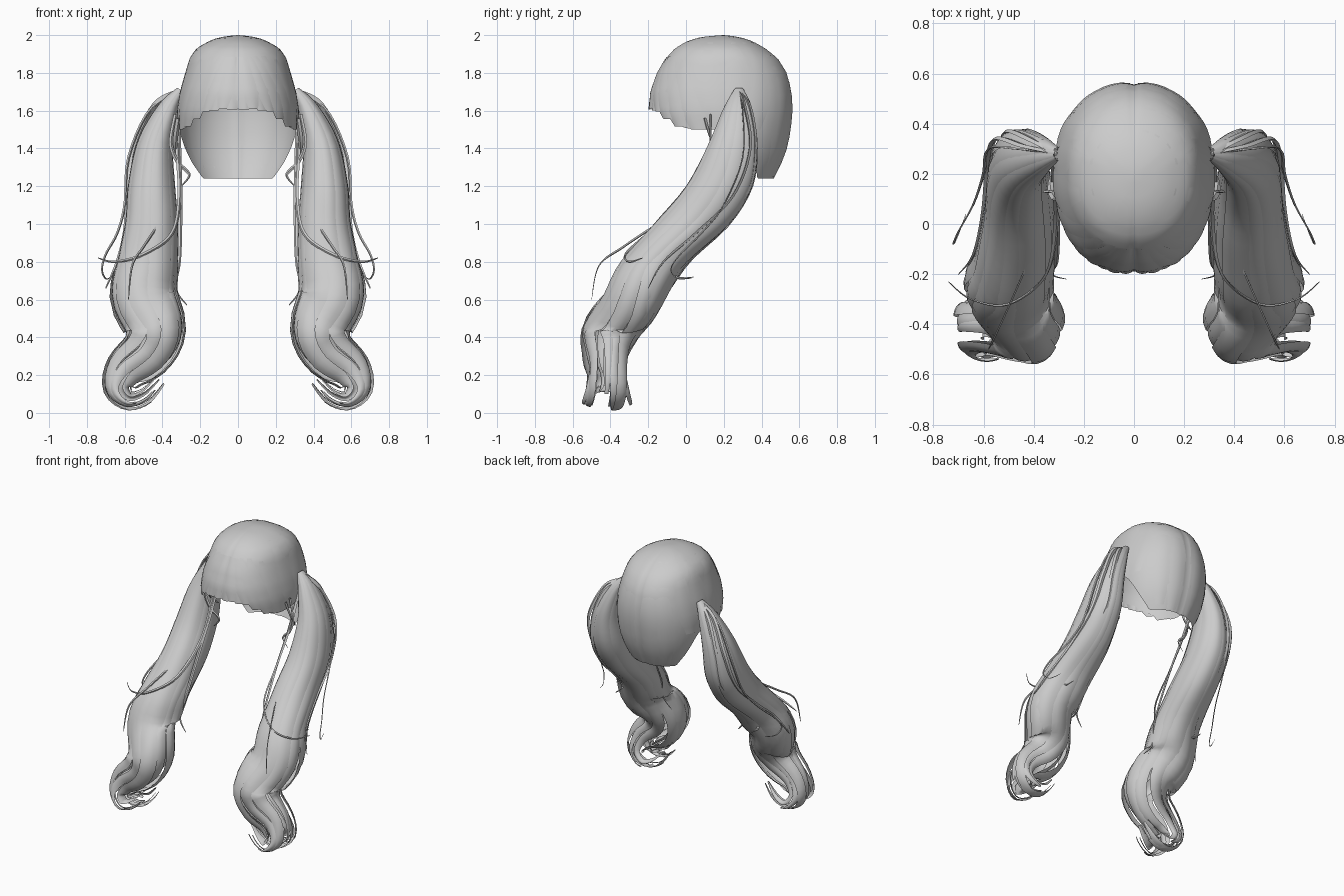
import bpy, bmesh, math, random
from mathutils import Vector

if "Cube" in bpy.data.objects:
    bpy.data.objects.remove(bpy.data.objects["Cube"])

random.seed(11)
hair = bpy.data.materials.new("light_grey_hair")
hair.diffuse_color = (0.6, 0.6, 0.6, 1)
hair.use_nodes = True
hair.node_tree.nodes["Principled BSDF"].inputs["Base Color"].default_value = hair.diffuse_color


def lerp_table(table, x):
    """Linear lookup in rows sorted by their first value."""
    if x <= table[0][0]:
        return table[0][1:]
    for a, b in zip(table, table[1:]):
        if x <= b[0]:
            k = (x - a[0]) / (b[0] - a[0])
            return [p + (q - p) * k for p, q in zip(a[1:], b[1:])]
    return table[-1][1:]


def spline(pts, t):
    """Catmull-Rom through equal-length tuples, t in 0..1."""
    n = len(pts) - 1
    f = min(max(t, 0), 1) * n
    i = min(int(f), n - 1)
    u = f - i
    p = [pts[min(max(i + k, 0), n)] for k in (-1, 0, 1, 2)]
    return [0.5 * (2 * b + (c - a) * u + (2 * a - 5 * b + 4 * c - d) * u * u
                   + (3 * b - a - 3 * c + d) * u ** 3) for a, b, c, d in zip(*p)]


def sheet(name, grids, flip=False, mirror=False):
    """One smooth object from several grids of points."""
    bm = bmesh.new()
    for rows in grids:
        vs = [[bm.verts.new(p) for p in r] for r in rows]
        for r0, r1 in zip(vs, vs[1:]):
            for j in range(len(r0) - 1):
                q = (r0[j], r0[j + 1], r1[j + 1], r1[j])
                bm.faces.new(q[::-1] if flip else q)
    bmesh.ops.remove_doubles(bm, verts=bm.verts, dist=0.0003)
    me = bpy.data.meshes.new(name)
    bm.to_mesh(me)
    bm.free()
    me.materials.append(hair)
    ob = bpy.data.objects.new(name, me)
    bpy.context.collection.objects.link(ob)
    if mirror:
        ob.modifiers.new("Mirror", 'MIRROR').use_mirror_merge = False
    bpy.ops.object.select_all(action='DESELECT')
    ob.select_set(True)
    bpy.context.view_layer.objects.active = ob
    bpy.ops.object.shade_smooth_by_angle(angle=math.radians(50))
    return ob


# Scalp: height, half width, front y, back y
SCALP = [(1.24, .235, -.10, .465), (1.32, .275, -.12, .505), (1.4, .30, -.15, .535),
         (1.5, .318, -.175, .555), (1.6, .32, -.195, .565), (1.7, .305, -.185, .56),
         (1.8, .278, -.15, .535), (1.88, .255, -.105, .485), (1.93, .22, -.06, .42),
         (1.965, .16, .0, .36), (1.985, .11, .06, .30), (1.995, .06, .12, .25),
         (2.0, 0, .2, .2)]
# Hairline: degrees from the front, lower edge height
EDGE = [(0, 1.64), (25, 1.63), (42, 1.57), (58, 1.51), (70, 1.5), (85, 1.5), (95, 1.53),
        (106, 1.46), (118, 1.34), (130, 1.24), (180, 1.24)]


def scalp(deg, z, grow=1.0):
    w, f, b = lerp_table(SCALP, z)
    a = math.radians(deg)
    s, c = math.sin(a), math.cos(a)
    e = 2 / 2.2
    part = min(abs(deg), 180 - abs(deg))
    k = grow * (1 - 0.02 * math.exp(-(part / 2.5) ** 2))     # parting groove
    x = math.copysign(abs(s) ** e, s) * w * k
    y = math.copysign(abs(c) ** e, c) * k * ((.2 - f) if c > 0 else (b - .2))
    return Vector((x, .2 - y, z))


rows = []
for i in range(21):
    t = (i / 20) ** 1.7
    rows.append([scalp(d, 2 - (2 - lerp_table(EDGE, abs(d))[0]) * t)
                 for d in range(-180, 181, 3)])
sheet("hair_cap", [rows], flip=True)


# Tapered tuft lying on the scalp, running from angle a0 to angle a1
def tuft(a0, a1, half, z0, z1, grow):
    grid = []
    for i in range(11):
        t = i / 10
        wide = half * (0.3 + 0.7 * math.sin(math.pi * .5 * min(t * 1.3, 1)))
        wide *= 1 if t < .7 else 1 - 1.6 * (t - .7)
        c = a0 + (a1 - a0) * t ** .8
        z = z0 + (z1 - z0) * t
        grid.append([scalp(c + wide * u, z, grow + .012 * (1 - u * u) * t)
                     for u in (-1, -.5, 0, .5, 1)])
    return grid


# Fringe fanning out from the crown
sheet("fringe", [tuft(a * .4, a, 8, 1.885, z, 1.004 + .008 * (k % 2)) for k, (a, z) in
                 enumerate([(4.5, 1.605), (13, 1.61), (21, 1.60), (30, 1.595)])],
      flip=True, mirror=True)
sheet("side_fringe", [tuft(18, 42, 10, 1.89, 1.555, 1.012), tuft(30, 55, 11, 1.89, 1.515, 1.008),
                      tuft(48, 70, 10, 1.87, 1.50, 1.005)], flip=True, mirror=True)

# Crown: broad swept locks lying over the cap
sheet("crown_locks", [tuft(a, b, 13, 1.96, z, 1.003) for a, b, z in
                      [(72, 86, 1.56), (105, 97, 1.62), (128, 114, 1.5), (150, 146, 1.27),
                       (166, 166, 1.25)]], flip=True, mirror=True)

# Pigtail path: x, y, z, then half sizes across and along y
TAIL = [(.305, .28, 1.71, .02, .025), (.37, .275, 1.61, .055, .075), (.44, .25, 1.42, .095, .13),
        (.46, .18, 1.2, .125, .175), (.46, .035, 1.0, .14, .20), (.48, -.16, .8, .16, .18),
        (.505, -.27, .62, .18, .165), (.44, -.38, .45, .165, .17), (.48, -.41, .33, .145, .13),
        (.595, -.41, .23, .11, .10), (.64, -.41, .13, .075, .11), (.58, -.42, .06, .05, .125),
        (.49, -.42, .085, .045, .11), (.41, -.42, .17, .035, .08)]


def tail_point(t, ang, scale):
    x, y, z, hx, hy = spline(TAIL, t)
    tan = Vector(spline(TAIL, t + .01)[:3]) - Vector(spline(TAIL, t - .01)[:3])
    u = Vector((0, 1, 0)).cross(tan).normalized()
    p = (Vector((x, y, z)) + u * hx * scale * math.cos(ang)
         + Vector((0, 1, 0)) * hy * scale * math.sin(ang))
    p.z = max(p.z, 0.002)
    return p


def lock(ang, half, scale, end, twist, spread):
    phase = random.uniform(0, 6)
    grid = []
    for i in range(49):
        s = i / 48
        t = s * end
        loose = min(max((t - .35) / .3, 0), 1)      # locks part below the middle
        w = half * (1 - .3 * loose) * (1 if s < .8 else 1 - .6 * ((s - .8) / .2) ** 2)
        a = ang + twist * loose * s + .18 * loose * math.sin(10 * s + phase)
        k = scale + spread * loose + .1 * loose * math.sin(14 * s + phase)
        grid.append([tail_point(t, a + w * u, k + .05 * (1 - u * u))
                     for u in (-1, -.5, 0, .5, 1)])
    return grid


# Pigtails: an outer ring of broad locks and a few shorter ones inside
N = 11
ends = (.97, .80, 1, .86, .93, 1, .78, .96, .88, 1, .84)
outer = [lock(i * math.tau / N, .43, random.uniform(.93, 1.02), ends[i],
              random.uniform(-.4, .4), random.uniform(-.12, .1)) for i in range(N)]
inner = [lock(i * math.tau / 5 + .3, .4, random.uniform(.7, .85), (.7, .9, 1, .95, .8)[i],
              random.uniform(-.5, .5), -.1) for i in range(5)]
sheet("pigtail_outer_locks", outer, mirror=True)
sheet("pigtail_inner_locks", inner, mirror=True)


# Loose strands: thin tapered tubes
def strand(pts, r):
    grid = []
    for i in range(37):
        t = i / 36
        p = Vector(spline(pts, t))
        tan = Vector(spline(pts, t + .02)) - Vector(spline(pts, t - .02))
        a = tan.cross(Vector((.3, 1, .1))).normalized()
        b = tan.cross(a).normalized()
        k = r * (1 - .8 * t ** 3)
        grid.append([p + (a * math.cos(j * math.pi / 2) + b * .5 * math.sin(j * math.pi / 2)) * k
                     for j in range(5)])
    return grid


sheet("loose_strands", [
    strand([(.31, .28, 1.7), (.47, .3, 1.6), (.58, .3, 1.35), (.6, .2, 1.1),
            (.64, .08, .95), (.70, -.03, .84), (.72, -.08, .76), (.70, -.04, .71),
            (.67, .04, .72)], .008),
    strand([(.32, .25, 1.6), (.32, .17, 1.4), (.31, .02, 1.15), (.35, -.2, .95),
            (.50, -.32, .84), (.65, -.3, .8), (.74, -.23, .82)], .012),
    strand([(.32, .25, 1.6), (.31, .15, 1.35), (.305, 0, 1.1), (.31, -.15, .82),
            (.33, -.2, .66), (.27, -.22, .57)], .012),
    strand([(.31, .28, 1.7), (.42, .34, 1.62), (.5, .37, 1.4), (.52, .32, 1.15),
            (.53, .1, .95), (.54, -.06, .8), (.55, -.05, .72), (.55, .03, .715)], .016),
    strand([(.31, .28, 1.7), (.44, .31, 1.63), (.55, .34, 1.4), (.58, .25, 1.15),
            (.6, .05, .95), (.64, -.12, .8), (.70, -.2, .66)], .016),
    strand([(.42, -.15, 1.0), (.5, -.33, .88), (.56, -.46, .78), (.58, -.5, .6)], .008),
], mirror=True)
sheet("ear_strands", [
    strand([(.33, .13, 1.58), (.355, .13, 1.43), (.32, .14, 1.33), (.27, .15, 1.28),
            (.26, .15, 1.25), (.30, .15, 1.2)], .011),
    strand([(.315, .1, 1.56), (.33, .13, 1.46), (.33, .18, 1.38), (.31, .22, 1.34)], .014),
], mirror=True)
